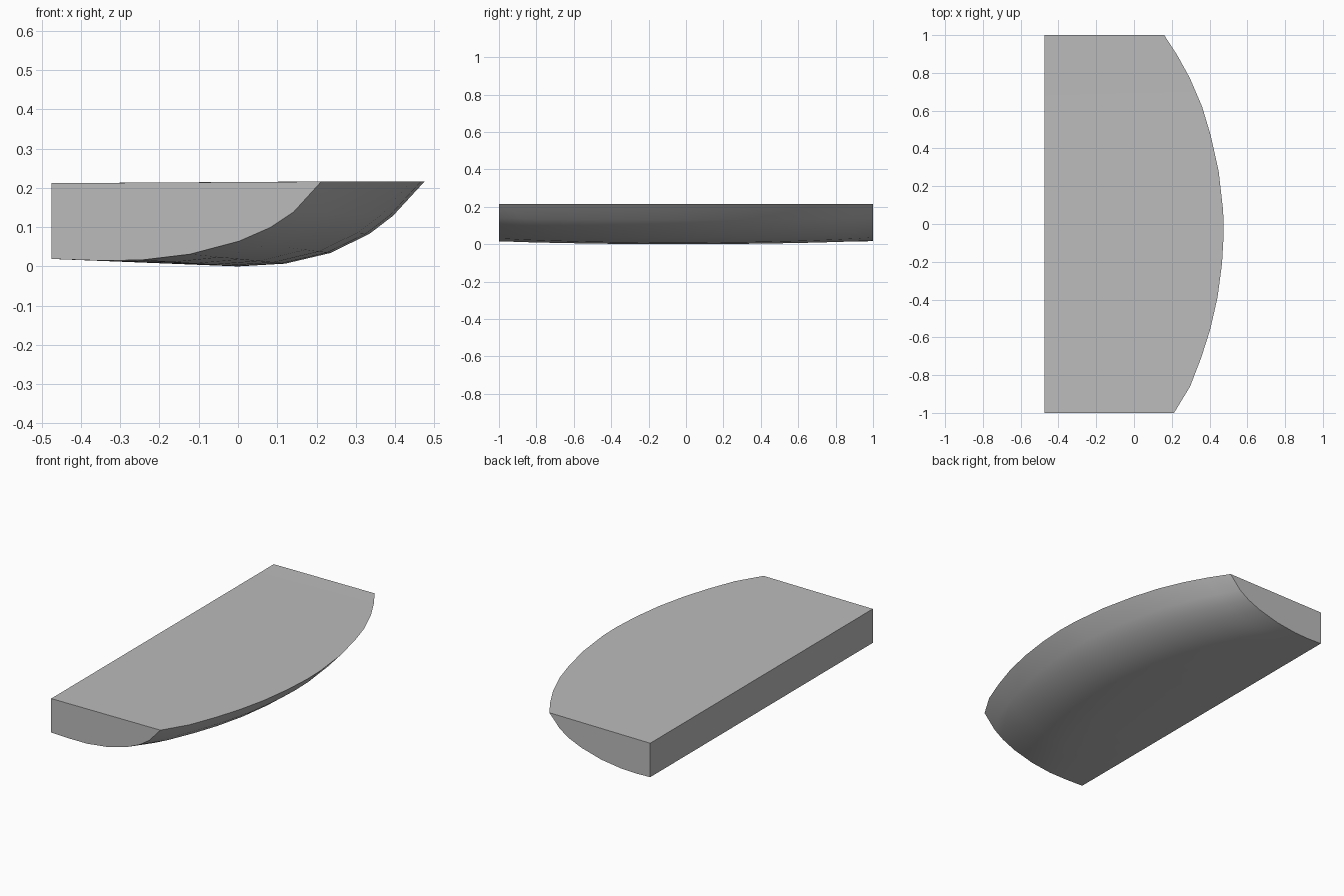
import bpy
import bmesh
import math

cube = bpy.data.objects.get("Cube")
if cube:
    bpy.data.objects.remove(cube)

grey = bpy.data.materials.new("plain_grey")
grey.use_nodes = True
colour = (0.5, 0.5, 0.5, 1)
grey.diffuse_color = colour
grey.node_tree.nodes["Principled BSDF"].inputs["Base Color"].default_value = colour

BACK_X, RIM_Z = -0.475, 0.217

# Curved rim seen from above: (y, x)
rim = [(-1, .212), (-.86, .297), (-.71, .355), (-.56, .403), (-.39, .442), (-.21, .466),
       (-.05, .475), (.07, .472), (.28, .448), (.47, .406), (.62, .361), (.77, .297),
       (.89, .231), (1, .16)]

# Hull profiles from the rim inward: (distance from rim, z)
middle = [(0, RIM_Z), (.08, .13), (.14, .084), (.24, .035), (.355, .008), (.475, .001), (.7, .010)]
end = [(0, RIM_Z), (.07, .14), (.13, .1), (.21, .065), (.335, .032), (.46, .017), (.57, .016)]


def section(bm, y, x):
    """One closed cross-section: hull curve, then the straight back wall."""
    w = (0.475 - x) / 0.263
    points = [(x - (a + (c - a) * w), b + (d - b) * w)
              for (a, b), (c, d) in zip(middle, end)]
    points += [(BACK_X, .02), (BACK_X, .213)]
    return [bm.verts.new((px, y, pz)) for px, pz in points]


# Loft the sections and close both flat ends
bm = bmesh.new()
loops = [section(bm, y, x) for y, x in rim]
count = len(loops[0])
for a, b in zip(loops, loops[1:]):
    for i in range(count):
        j = (i + 1) % count
        bm.faces.new((a[i], a[j], b[j], b[i]))
bm.faces.new(loops[0])
bm.faces.new(loops[-1][::-1])
low = min(v.co.z for v in bm.verts)
bmesh.ops.translate(bm, verts=bm.verts, vec=(0, 0, -low))
bmesh.ops.recalc_face_normals(bm, faces=bm.faces)

mesh = bpy.data.meshes.new("curved_block")
bm.to_mesh(mesh)
bm.free()
mesh.materials.append(grey)
block = bpy.data.objects.new("curved_block", mesh)
bpy.context.collection.objects.link(block)

# Smooth hull with crisp outer edges
bpy.ops.object.select_all(action="DESELECT")
block.select_set(True)
bpy.context.view_layer.objects.active = block
bpy.ops.object.shade_smooth_by_angle(angle=math.radians(35))
